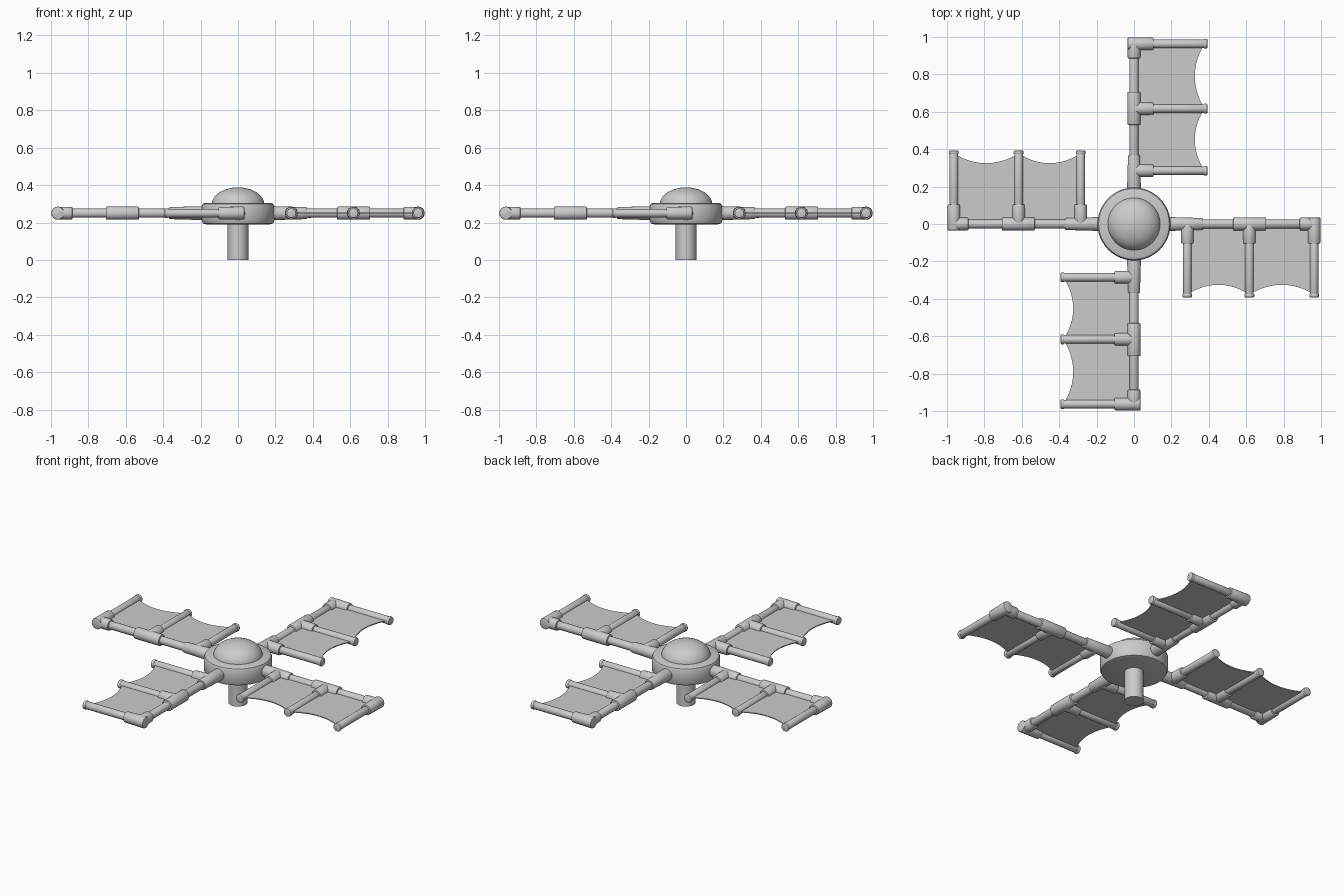
import bpy, bmesh, math
from mathutils import Vector, Matrix

cube = bpy.data.objects.get("Cube")
if cube:
    bpy.data.objects.remove(cube)

grey = bpy.data.materials.new("plain grey")
grey.use_nodes = True
grey.diffuse_color = (0.6, 0.6, 0.6, 1)
grey.node_tree.nodes["Principled BSDF"].inputs["Base Color"].default_value = (0.6, 0.6, 0.6, 1)

Z = 0.25                      # height of the arm axes
RIBS = (0.285, 0.617, 0.963)  # rib positions along an arm


def add_object(name, bm, turn=0):
    """Turn the mesh about the hub axis and link it, smooth with sharp edges."""
    bmesh.ops.recalc_face_normals(bm, faces=bm.faces)
    bm.transform(Matrix.Rotation(turn, 4, "Z"))
    mesh = bpy.data.meshes.new(name)
    bm.to_mesh(mesh)
    bm.free()
    mesh.materials.append(grey)
    obj = bpy.data.objects.new(name, mesh)
    bpy.context.collection.objects.link(obj)
    bpy.ops.object.select_all(action="DESELECT")
    obj.select_set(True)
    bpy.context.view_layer.objects.active = obj
    bpy.ops.object.shade_smooth_by_angle(angle=math.radians(35))
    return obj


def lathe(profile, segments):
    """Spin (radius, height) points about z."""
    bm = bmesh.new()
    verts = [bm.verts.new((r, 0, h)) for r, h in profile]
    edges = [bm.edges.new(pair) for pair in zip(verts, verts[1:])]
    bmesh.ops.spin(bm, geom=verts + edges, cent=(0, 0, 0), axis=(0, 0, 1),
                   angle=math.tau, steps=segments)
    bmesh.ops.remove_doubles(bm, verts=bm.verts, dist=1e-5)
    return bm


def tube(name, start, end, r1, r2, turn, bevel=0.006):
    """Closed pipe between two points with softened rims."""
    a, b = Vector((*start, Z)), Vector((*end, Z))
    length = (b - a).length
    bm = lathe([(0, 0), (r1 - bevel, 0), (r1 - bevel * 0.3, bevel * 0.3), (r1, bevel),
                (r2, length - bevel), (r2 - bevel * 0.3, length - bevel * 0.3),
                (r2 - bevel, length), (0, length)], 24)
    spin = Vector((0, 0, 1)).rotation_difference(b - a).to_matrix().to_4x4()
    bm.transform(Matrix.Translation(a) @ spin)
    return add_object(name, bm, turn)


def sail(name, x1, x2, turn):
    """Thin sheet between two ribs with a concave free edge."""
    bm = bmesh.new()
    steps, rows = 16, []
    for i in range(steps + 1):
        t = i / steps
        x = x1 + (x2 - x1) * t
        edge = -0.325 - 0.052 * (2 * t - 1) ** 2
        rows.append([bm.verts.new((x, y, Z + 0.003)) for y in (0, edge)])
    for p, q in zip(rows, rows[1:]):
        bm.faces.new((p[0], p[1], q[1], q[0]))
    grown = bmesh.ops.extrude_face_region(bm, geom=bm.faces[:])["geom"]
    bmesh.ops.translate(bm, vec=(0, 0, -0.006),
                        verts=[v for v in grown if isinstance(v, bmesh.types.BMVert)])
    add_object(name, bm, turn)


# Post, hub and dome
add_object("post", lathe([(0, 0), (0.055, 0), (0.055, 0.21), (0, 0.21)], 32))
add_object("hub", lathe([(0, 0.19), (0.17, 0.19), (0.187, 0.195), (0.195, 0.212),
                         (0.195, 0.285), (0.189, 0.299), (0.175, 0.305), (0, 0.305)], 48))
arc = [i / 12 * math.pi / 2 for i in range(13)]
add_object("dome", lathe([(0, 0.29)] + [(0.141 * math.cos(a), 0.295 + 0.093 * math.sin(a))
                                        for a in arc[:-1]] + [(0, 0.388)], 48))

# Four arms, each a quarter turn from the last
for k, side in enumerate(("left", "back", "right", "front")):
    turn = k * math.pi / 2
    tube(side + "_spar", (0.15, 0), (RIBS[2], 0), 0.024, 0.024, turn)
    tube(side + "_root_sleeve", (0.15, 0), (0.37, 0), 0.038, 0.032, turn)
    tube(side + "_middle_sleeve", (0.53, 0), (0.707, 0), 0.035, 0.035, turn)
    tube(side + "_elbow_sleeve", (0.885, 0), (RIBS[2] + 0.01, 0), 0.034, 0.034, turn)
    for n, x in enumerate(RIBS):
        label = f"{side}_rib_{n + 1}"
        top = 0.034 if n == 2 else 0
        tube(label + "_sleeve", (x, top), (x, -0.105), 0.035, 0.033, turn)
        tube(label, (x, -0.05), (x, -0.385), 0.023, 0.023, turn)
        tube(label + "_cap", (x, -0.372), (x, -0.393), 0.026, 0.026, turn)
    for n in range(2):
        sail(f"{side}_sail_{n + 1}", RIBS[n], RIBS[n + 1], turn)
